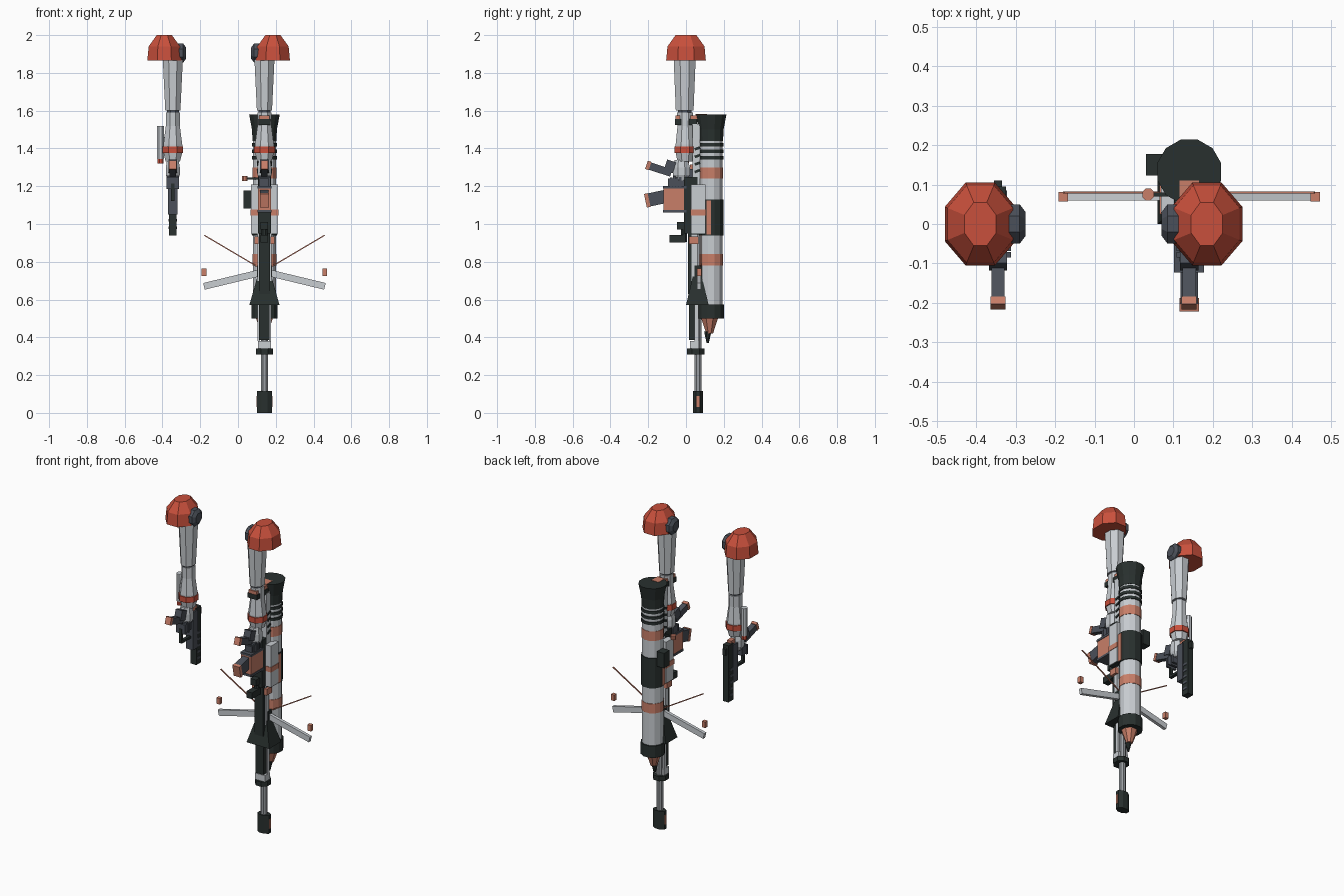
import bpy, bmesh, math
from mathutils import Vector

cube = bpy.data.objects.get("Cube")
if cube:
    bpy.data.objects.remove(cube)


def material(name, r, g, b):
    m = bpy.data.materials.new(name)
    m.use_nodes = True
    m.diffuse_color = (r, g, b, 1)
    m.node_tree.nodes["Principled BSDF"].inputs["Base Color"].default_value = (r, g, b, 1)
    return m


red = material("armour red", .58, .08, .045)
salmon = material("salmon trim", .58, .21, .14)
white = material("light grey", .58, .61, .64)
grey = material("mid grey", .32, .34, .36)
slate = material("slate", .07, .08, .1)
dark = material("dark green grey", .022, .03, .028)
UNIT = .01      # all sizes below are hundredths
RIFLE = 14      # rifle centre line
PISTOL = -34.5  # pistol centre line


def finish(name, bm, mat):
    bmesh.ops.recalc_face_normals(bm, faces=bm.faces)
    bmesh.ops.scale(bm, vec=(UNIT,) * 3, verts=bm.verts)
    mesh = bpy.data.meshes.new(name)
    bm.to_mesh(mesh)
    bm.free()
    mesh.materials.append(mat)
    obj = bpy.data.objects.new(name, mesh)
    bpy.context.collection.objects.link(obj)
    return obj


def box(name, mat, y, z, width, depth, height, x=RIFLE, tilt=0, taper=1):
    """Box by centre and size; taper scales the top, tilt turns it about x."""
    bm = bmesh.new()
    bmesh.ops.create_cube(bm, size=1)
    for v in bm.verts:
        k = taper if v.co.z > 0 else 1
        v.co = Vector((v.co.x * width * k, v.co.y * depth * k, v.co.z * height))
    obj = finish(name, bm, mat)
    obj.location = Vector((x, y, z)) * UNIT
    obj.rotation_euler.x = math.radians(tilt)
    return obj


def loft(name, mat, x, y, rings, sides=8):
    """Faceted column through rings of (height, half width, half depth)."""
    bm = bmesh.new()
    loops = []
    grow = 1 / math.cos(math.pi / sides)
    for z, rx, ry in rings:
        angles = [(i + .5) * math.tau / sides for i in range(sides)]
        loops.append([bm.verts.new((x + rx * grow * math.cos(a), y + ry * grow * math.sin(a), z))
                      for a in angles])
    for low, high in zip(loops, loops[1:]):
        for i in range(sides):
            j = (i + 1) % sides
            bm.faces.new((low[i], low[j], high[j], high[i]))
    bm.faces.new(loops[0])
    bm.faces.new(loops[-1])
    return finish(name, bm, mat)


def tube(name, mat, y, bottom, top, radius, x=RIFLE, sides=8):
    return loft(name, mat, x, y, [(bottom, radius, radius), (top, radius, radius)], sides)


def beam(name, mat, start, end, width, depth):
    start, end = Vector(start), Vector(end)
    obj = box(name, mat, 0, 0, width, depth, (end - start).length, x=0)
    obj.location = (start + end) / 2 * UNIT
    d = end - start
    obj.rotation_euler = (0, math.atan2(d.x, d.z), 0)
    return obj


def arm(label, x, side):
    """Arm hanging from an outward-set shoulder, with the hand and its grip."""
    def n(part):
        return label + "_" + part
    loft(n("shoulder"), red, x + side * 4.5, 0,
         [(186.5, 9, 10.5), (194, 8.3, 9.8), (200, 4, 5.5)])
    # Round joint plate on the inner side
    plate = loft(n("shoulder_joint"), slate, 0, 0, [(-2.5, 5, 5), (1, 5, 5), (2.5, 3, 3)])
    plate.location = Vector((x - side * 4.5, 0, 190.5)) * UNIT
    plate.rotation_euler.y = -side * math.pi / 2
    loft(n("upper_arm"), white, x, -.7, [(160, 4, 4.7), (187, 5.3, 5.8)])
    loft(n("elbow"), slate, x, -.7, [(157, 3.2, 3.6), (161, 3.2, 3.6)])
    loft(n("forearm"), white, x, -.5,
         [(133, 3.8, 4), (138, 5, 5), (142, 5, 5), (152, 3.7, 4), (159, 3.7, 4.2)])
    loft(n("wrist_band"), red, x, -.5, [(137.5, 5.5, 5.6), (141, 5.5, 5.6)])
    loft(n("palm"), white, x, -2.5, [(123, 2.5, 3), (126, 3.7, 4.5), (130, 3.7, 4.5), (134, 3, 3.5)])
    for i in range(4):
        box(n("finger"), slate, -3 - i * 1.6, 122.5 - i % 2, 6.5, 1.4, 6, x)
    # Pistol style grip held by the hand
    box(n("grip"), slate, -14, 129, 3.4, 13, 4, x, tilt=-18)
    box(n("grip_end"), salmon, -20, 131, 3.8, 2, 4.6, x, tilt=-18)
    box(n("grip_collar"), slate, -8.5, 130.5, 4.6, 5, 6, x, tilt=-18)


arm("pistol_arm", PISTOL, -1)
arm("rifle_arm", RIFLE, 1)

# Canister on the outside of the pistol forearm
tube("canister", white, 0, 134.5, 152, 1.8, x=-41)
tube("canister_cap", red, 0, 132, 134.5, 1.6, x=-41)
box("canister_mount", grey, 0, 143, 3, 2, 6, x=-39)

# Pistol, muzzle down
box("pistol_slide", dark, 7, 112, 4, 5, 36, PISTOL)
box("pistol_frame", slate, 3, 117, 5, 5, 24, PISTOL)
box("pistol_sight", dark, 10, 126, 2, 2, 4, PISTOL)
box("pistol_hammer", salmon, 4, 130, 3, 4, 3, PISTOL)
box("trigger_guard", dark, -4, 113, 2, 9, 1.5, PISTOL)
box("trigger_guard_front", dark, -8, 117, 2, 1.5, 9, PISTOL)
for i in range(5):
    box("slide_groove", slate, 7, 98 + i * 4, 4.6, 3, 1.4, PISTOL)

# Launcher tube with flared rear, bands and front cap
TUBE = 13.3
loft("launcher_tube", white, RIFLE, TUBE, [(54, 6.1, 6.1), (147, 6.1, 6.1)], 12)
loft("launcher_flare", dark, RIFLE, TUBE, [(144, 6.3, 6.3), (150, 6.6, 6.6), (158, 8.1, 8.1)], 12)
for z in (135, 138.5, 142):
    tube("launcher_ring", dark, TUBE, z - .9, z + .9, 6.6, sides=12)
for z in (81, 127):
    tube("launcher_band", salmon, TUBE, z - 3, z + 3, 6.35, sides=12)
tube("launcher_sleeve", dark, TUBE, 94, 113, 6.6, sides=12)
tube("launcher_cap", dark, TUBE, 50, 57.5, 6.9, sides=12)
loft("rocket_cone", salmon, RIFLE, 12.5, [(42, 1.8, 1.8), (50, 4.4, 4.4)])
loft("rocket_tip", dark, RIFLE, 11.5, [(37, .6, .6), (43, 1.9, 1.9)])
box("launcher_sight", dark, 15, 113, 5, 5.5, 9.5, x=5.5)
for side in (-1, 1):
    box("sleeve_strip", salmon, 12, 103.5, .8, 2.5, 18, x=RIFLE + side * 6.5)

# Rifle muzzle and barrel
loft("muzzle_brake", dark, RIFLE, 6.3, [(0, 4, 2.6), (11.5, 4, 2.6)])
for side in (-1, 1):
    box("muzzle_port", salmon, 6.3, 6, .4, 1.6, 6, x=RIFLE + side * 4)
tube("barrel", grey, 6.3, 11, 96, 1.9)
loft("barrel_ring", dark, RIFLE, 5.2, [(31, 4.4, 4.6), (34, 4.4, 4.6)])
box("gas_block", white, 4.5, 36, 7, 5, 4)
box("lower_handguard", dark, 3.5, 49, 5.5, 4, 21)
box("upper_handguard", dark, 3, 81, 6, 4, 36)
loft("front_shroud", dark, RIFLE, 6, [(57, 8, 6), (74, 3.2, 2)], 4)
for side in (-1, 1):
    x = RIFLE + side * 3
    beam("side_rail", white, (x, 5.5, 38), (x, 5.5, 62), 1.2, 2)
    box("handguard_rail", white, 4.5, 82, 1.4, 3, 32, x=x)
    box("handguard_clamp", salmon, 4, 91.5, 2, 5, 4, x=RIFLE + side * 4.2)

# Receiver, side panels and stock
box("receiver", dark, 2.5, 110, 7, 7, 30)
for side in (-1, 1):
    x = RIFLE + side * 5.2
    box("side_panel", white, 6.5, 108, 4, 7.5, 26, x=x)
    box("panel_band", salmon, 6.5, 106, 4.6, 8, 3.2, x=x)
    box("panel_edge", dark, 6.5, 95.5, 3.4, 7, 2, x=x)
    for i in range(4):
        box("stock_vent", dark, 6, 128 + i * 4, .6, 3, 1.4, x=RIFLE + side * 3.6, tilt=20)
box("stock", white, 5.5, 137, 7, 4, 32)
box("stock_end", dark, 0, 154, 6.5, 11.5, 3)
box("stock_pad", salmon, 1, 156.5, 5.5, 13, 2)
box("stock_bridge", salmon, 8, 157, 5, 6, 2.4)

# Magazine with angled forward handle
box("magazine", salmon, -6, 113, 7, 12, 13)
for z in (106.8, 119.5):
    box("magazine_rim", slate, -6, z, 7.6, 12.6, 1.4)
box("fore_handle", slate, -16, 113.5, 4.5, 10, 7, tilt=12)
box("fore_handle_end", salmon, -20.5, 112.5, 4.9, 2, 7.4, tilt=12)
box("magazine_link", slate, -4, 122, 5, 11, 4)
box("trigger_block", dark, -2.3, 99, 4, 5, 4)
tube("side_lamp", dark, -1, 90.5, 101, 1.6)
box("front_grip", dark, -4.5, 92.3, 4, 8.5, 4)

# Bolt handle on the right
beam("bolt_rod", dark, (4, 7.5, 124), (11, 7.5, 124), 1, 1)
tube("bolt_knob", salmon, 7.5, 122.8, 125.4, 1.5, x=3.6)

# Folding bipod: legs, braces and feet
for side in (-1, 1):
    beam("bipod_leg", white, (RIFLE + side * 3, 6.9, 74), (RIFLE + side * 32, 6.9, 67), 3.6, 2)
    beam("bipod_brace", salmon, (RIFLE + side * 3, 8, 77), (RIFLE + side * 31.8, 8, 94), .6, .6)
    box("bipod_foot", salmon, 6.9, 74.5, 2.4, 2.4, 3.8, x=RIFLE + side * 32)
box("bipod_hinge", dark, 6.5, 75, 8, 4, 6)
